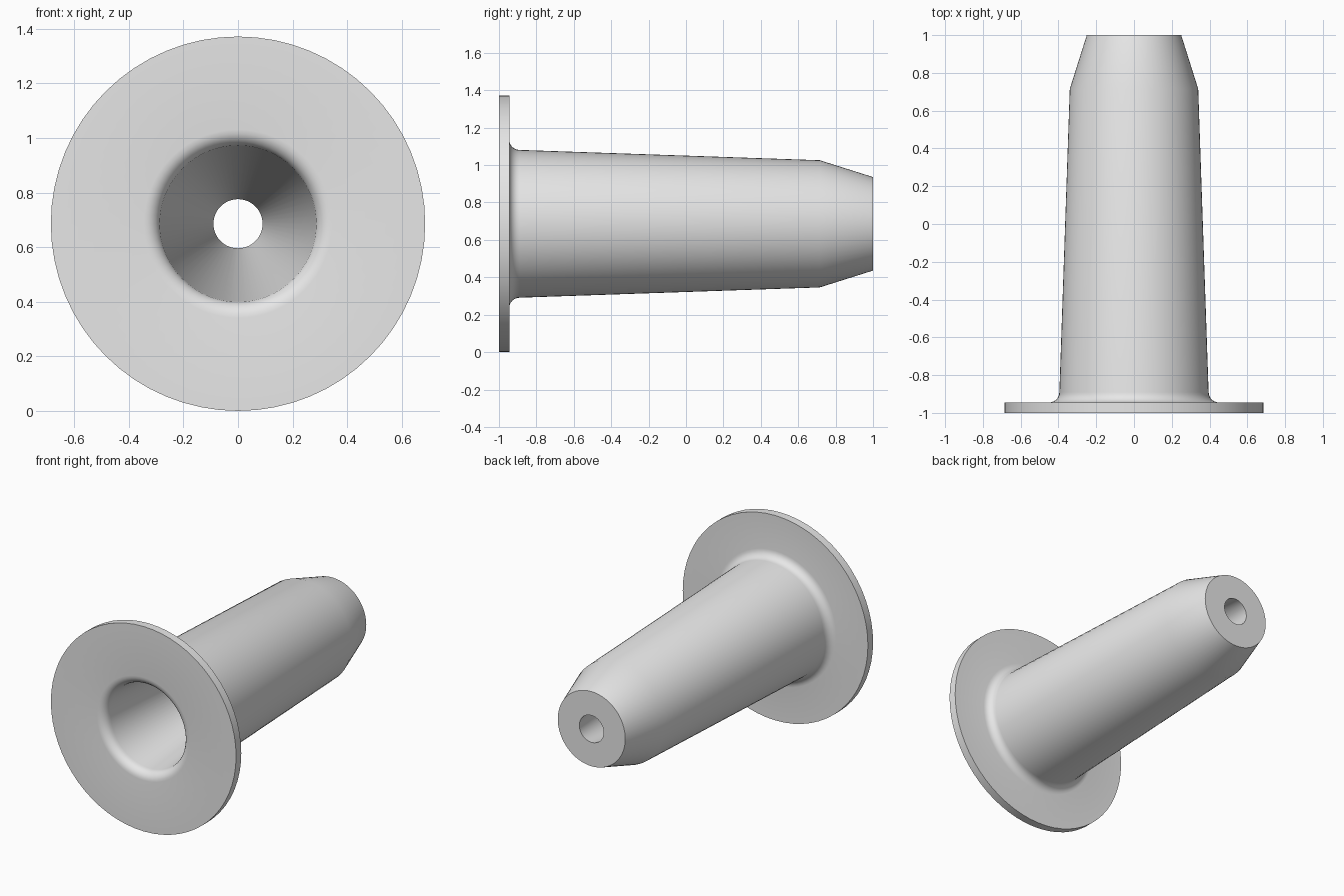
import bpy, bmesh, math

cube = bpy.data.objects.get("Cube")
if cube:
    bpy.data.objects.remove(cube, do_unlink=True)

SEGMENTS = 64
CENTRE_Z = 0.686


def material(name, rgb):
    m = bpy.data.materials.new(name)
    m.use_nodes = True
    m.diffuse_color = (*rgb, 1)
    m.node_tree.nodes["Principled BSDF"].inputs["Base Color"].default_value = (*rgb, 1)
    return m


def fillet(centre_r, centre_y, radius, start, end, steps=6):
    """Arc in the (radius, y) plane, angles in degrees."""
    points = []
    for i in range(steps + 1):
        a = math.radians(start + (end - start) * i / steps)
        points.append((centre_r + radius * math.cos(a), centre_y + radius * math.sin(a)))
    return points


def lathe(name, profile, mat):
    """Spin a closed (radius, y) profile around the y axis."""
    bm = bmesh.new()
    rings = []
    for r, y in profile:
        ring = []
        for i in range(SEGMENTS):
            a = 2 * math.pi * i / SEGMENTS
            ring.append(bm.verts.new((r * math.sin(a), y, CENTRE_Z + r * math.cos(a))))
        rings.append(ring)
    for j, ring in enumerate(rings):
        following = rings[(j + 1) % len(rings)]
        for i in range(SEGMENTS):
            k = (i + 1) % SEGMENTS
            bm.faces.new((ring[i], ring[k], following[k], following[i]))
    bmesh.ops.recalc_face_normals(bm, faces=bm.faces)
    mesh = bpy.data.meshes.new(name)
    bm.to_mesh(mesh)
    bm.free()
    mesh.materials.append(mat)
    obj = bpy.data.objects.new(name, mesh)
    bpy.context.collection.objects.link(obj)
    bpy.ops.object.select_all(action="DESELECT")
    obj.select_set(True)
    bpy.context.view_layer.objects.active = obj
    bpy.ops.object.shade_smooth_by_angle(angle=math.radians(30))
    return obj


grey = material("light grey", (0.8, 0.8, 0.8))

# Flange, outer root fillet, tapered sleeve, nose, then the tapered bore and rounded mouth
profile = [(0.686, -1), (0.686, -0.945)]
profile += fillet(0.45, -0.89, 0.055, 270, 180)
profile += [(0.34, 0.715), (0.25, 1), (0.09, 1)]
profile += fillet(0.345, -0.94, 0.06, 180, 270)
lathe("flanged_sleeve", profile, grey)
